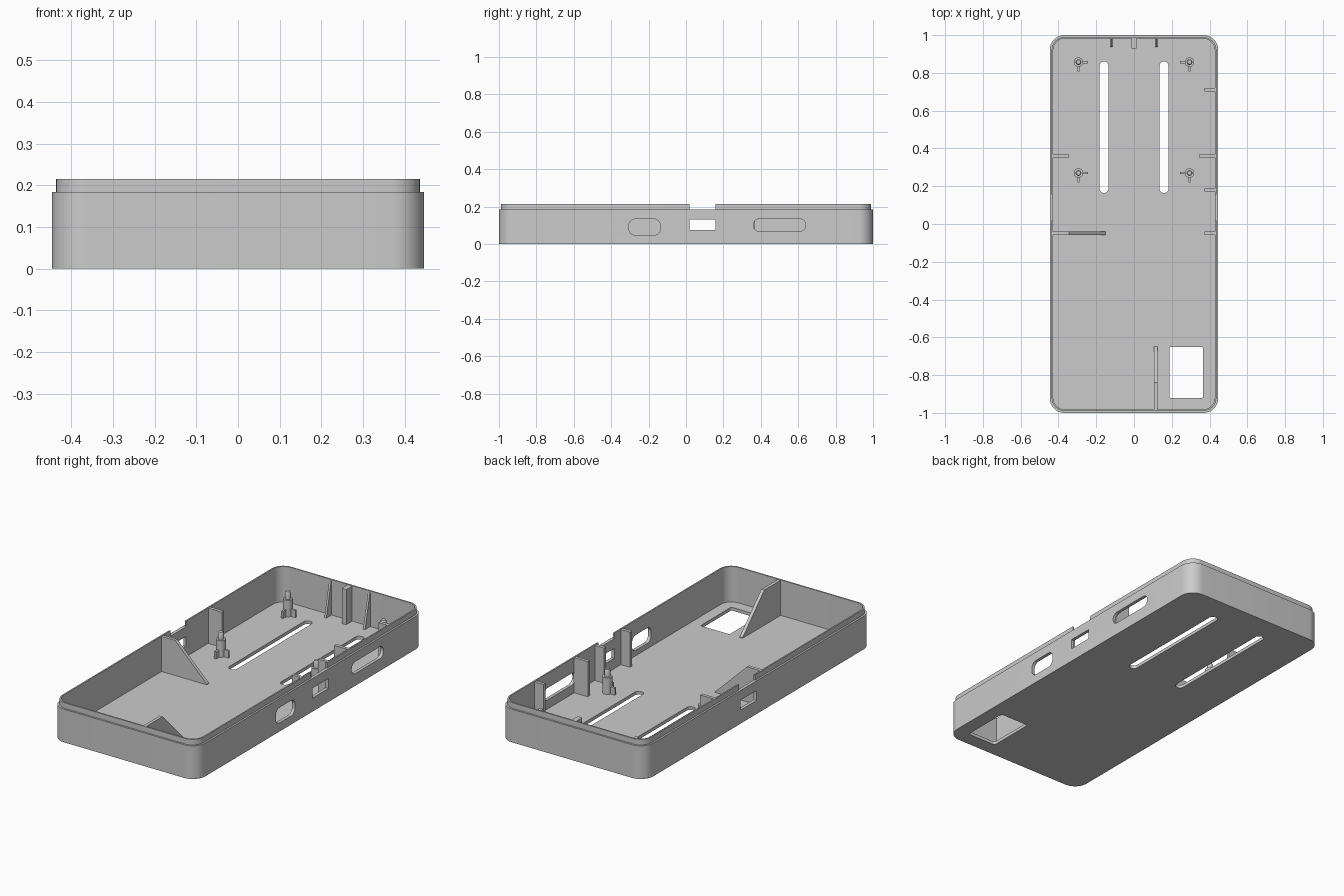
import bpy, bmesh, math
from mathutils import Vector

if "Cube" in bpy.data.objects:
    bpy.data.objects.remove(bpy.data.objects["Cube"])

FLOOR, TOP = 0.018, 0.213


def finish(name, bm, smooth=False):
    bmesh.ops.recalc_face_normals(bm, faces=bm.faces)
    me = bpy.data.meshes.new(name)
    bm.to_mesh(me)
    bm.free()
    ob = bpy.data.objects.new(name, me)
    bpy.context.collection.objects.link(ob)
    if smooth:
        shade(ob)
    return ob


def shade(ob):
    bpy.ops.object.select_all(action='DESELECT')
    ob.select_set(True)
    bpy.context.view_layer.objects.active = ob
    bpy.ops.object.shade_smooth_by_angle(angle=math.radians(30))


def rounded(hx, hy, r, seg=10):
    pts = []
    for i, (sx, sy) in enumerate([(1, 1), (-1, 1), (-1, -1), (1, -1)]):
        for k in range(seg + 1):
            a = math.pi / 2 * (i + k / seg)
            pts.append((sx * (hx - r) + r * math.cos(a), sy * (hy - r) + r * math.sin(a)))
    return pts


def loft(name, loops, smooth=False):
    """Skin a stack of equal-length 3D loops and cap both ends."""
    bm = bmesh.new()
    rings = [[bm.verts.new(p) for p in lp] for lp in loops]
    n = len(rings[0])
    for a, b in zip(rings, rings[1:]):
        for i in range(n):
            j = (i + 1) % n
            bm.faces.new((a[i], a[j], b[j], b[i]))
    bm.faces.new(rings[0][::-1])
    bm.faces.new(rings[-1])
    return finish(name, bm, smooth)


def rib(name, axis, at, thick, profile):
    """Plate with a (u, z) profile, extruded across x or y."""
    def p(u, z, t):
        return (at + t, u, z) if axis == 'X' else (u, at + t, z)
    return loft(name, [[p(u, z, t) for u, z in profile] for t in (-thick / 2, thick / 2)])


def tab(name, axis, at, thick, u0, u1):
    return rib(name, axis, at, thick, [(u0, FLOOR - .004), (u1, FLOOR - .004), (u1, TOP), (u0, TOP)])


# Tray shell: outside wall, ledge, lip, inside wall, floor
levels = [(0, 0, .078), (.184, 0, .078), (.184, .010, .070), (.215, .010, .070),
          (.215, .018, .064), (FLOOR, .018, .064)]
tray = loft("tray_shell", [[(x, y, z) for x, y in rounded(.446 - d, 1 - d, r)] for z, d, r in levels])

# Openings
cutters = []


def floor_cut(name, cx, cy, hx, hy, r):
    cutters.append(loft(name, [[(cx + x, cy + y, z) for x, y in rounded(hx, hy, r, 8)]
                               for z in (-.05, .05)]))


def side_cut(name, x0, x1, y0, y1, z0, z1, r):
    pts = rounded((y1 - y0) / 2, (z1 - z0) / 2, r, 8)
    cutters.append(loft(name, [[(x, (y0 + y1) / 2 + u, (z0 + z1) / 2 + v) for u, v in pts]
                               for x in (x0, x1)]))


for s in (-1, 1):
    floor_cut("floor_slot_cutter", s * .159, .512, .024, .348, .0235)
floor_cut("floor_window_cutter", .277, -.785, .089, .135, .008)
side_cut("side_window_cutter", -.6, .6, .018, .157, .075, .130, .001)
side_cut("lip_notch_cutter", -.6, .6, .018, .157, .184, .25, .001)
side_cut("button_hole_cutter", .4, .6, -.305, -.138, .048, .133, .032)
side_cut("long_hole_cutter", .4, .6, .36, .64, .068, .134, .0325)

for c in cutters:
    c.hide_render = True
    m = tray.modifiers.new("cut", 'BOOLEAN')
    m.operation, m.solver, m.object = 'DIFFERENCE', 'EXACT', c
    bpy.context.view_layer.objects.active = tray
    bpy.ops.object.modifier_apply(modifier=m.name)
for c in cutters:
    bpy.data.objects.remove(c)
shade(tray)

# Side tabs
for y in (.71, .18, -.05):
    tab("right_tab", 'Y', y, .018, .372, .432)
for s in (-1, 1):
    tab("board_stop", 'Y', .36, .018, s * .345, s * .432)

# Sloped dividers on the left and front walls
B = FLOOR - .004
rib("left_divider", 'Y', -.05, .018, [(-.432, B), (-.15, B), (-.15, FLOOR + .004), (-.345, TOP), (-.432, TOP)])
rib("front_divider", 'X', .115, .018, [(-.986, B), (-.648, B), (-.648, FLOOR + .004), (-.838, TOP), (-.986, TOP)])

# Back wall tab and triangular ribs
tab("back_tab", 'X', 0, .028, .93, .986)
for s in (-1, 1):
    rib("back_rib", 'X', s * .119, .012, [(.986, B), (.935, B), (.978, TOP - .008), (.986, TOP - .008)])

# Mounting posts with pins and two foot gussets
for s in (-1, 1):
    for y in (.857, .27):
        x = s * .294
        rings = []
        for z, r in [(B, .025), (.11, .025), (.11, .015), (.143, .015), (.15, .011)]:
            rings.append([(x + r * math.cos(k * math.tau / 24), y + r * math.sin(k * math.tau / 24), z)
                          for k in range(24)])
        loft("mounting_post", rings, True)
        rib("post_foot_side", 'Y', y, .012, [(x, B), (x - s * .05, B), (x - s * .05, .058), (x, .058)])
        rib("post_foot_front", 'X', x, .012, [(y, B), (y - .05, B), (y - .05, .058), (y, .058)])
